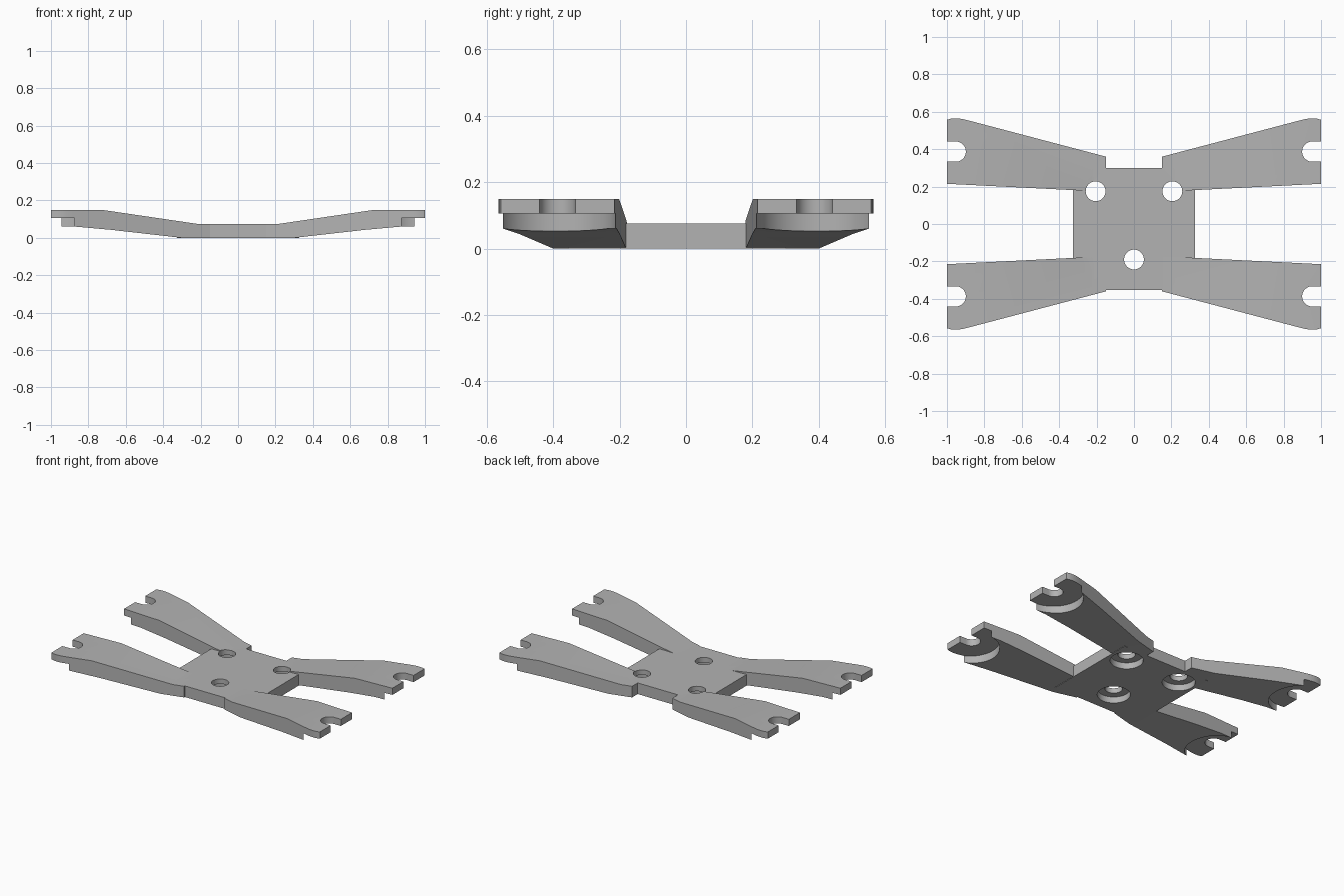
import bpy
import bmesh
from math import pi, sin, cos

cube = bpy.data.objects.get("Cube")
if cube:
    bpy.data.objects.remove(cube, do_unlink=True)

# Single grey material
grey = bpy.data.materials.new("plain grey")
grey.use_nodes = True
colour = (0.45, 0.45, 0.45, 1)
grey.diffuse_color = colour
grey.node_tree.nodes["Principled BSDF"].inputs["Base Color"].default_value = colour


def prism(name, points, start, depth):
    """Extrude a closed outline of 3D points along the depth vector."""
    bm = bmesh.new()
    face = bm.faces.new([bm.verts.new(p) for p in points])
    result = bmesh.ops.extrude_face_region(bm, geom=[face])
    verts = [v for v in result["geom"] if isinstance(v, bmesh.types.BMVert)]
    bmesh.ops.translate(bm, verts=verts, vec=depth)
    bmesh.ops.translate(bm, verts=bm.verts, vec=start)
    bmesh.ops.recalc_face_normals(bm, faces=bm.faces)
    mesh = bpy.data.meshes.new(name)
    bm.to_mesh(mesh)
    bm.free()
    mesh.materials.append(grey)
    obj = bpy.data.objects.new(name, mesh)
    bpy.context.collection.objects.link(obj)
    return obj


def flat_prism(name, outline, low, high):
    return prism(name, [(x, y, 0) for x, y in outline], (0, 0, low), (0, 0, high - low))


def apply(obj, mod):
    bpy.context.view_layer.objects.active = obj
    bpy.ops.object.modifier_apply(modifier=mod.name)


def combine(obj, other, operation):
    """Apply a boolean and discard the helper."""
    mod = obj.modifiers.new("combine", "BOOLEAN")
    mod.operation = operation
    mod.solver = "EXACT"
    mod.object = other
    other.hide_render = True
    apply(obj, mod)
    bpy.data.objects.remove(other, do_unlink=True)


def arc(cx, cy, r, start, end, steps):
    return [(cx + r * cos(start + (end - start) * i / steps),
             cy + r * sin(start + (end - start) * i / steps)) for i in range(steps + 1)]


def open_slot(name, cx, cy, r, low, high):
    """Round-ended slot that runs out past the arm tip."""
    outline = arc(cx, cy, r, pi / 2, 3 * pi / 2, 32) + [(1.2, cy - r), (1.2, cy + r)]
    return flat_prism(name, outline, low, high)


# One arm: plan outline cut by the bent side profile
arm = flat_prism("arm", [
    (0.15, 0.36), (0.15, 0.175), (0.3, 0.18), (1, 0.215),
    (1, 0.557), (0.98, 0.563), (0.95, 0.565), (0.92, 0.562), (0.89, 0.555)], -0.1, 0.3)
side = [(0.1, 0), (0.3, 0), (0.68, 0.043), (0.87, 0.06), (1.1, 0.06),
        (1.1, 0.15), (0.73, 0.15), (0.22, 0.075), (0.1, 0.075)]
combine(arm, prism("arm_side", [(x, 0, z) for x, z in side], (0, -0.1, 0), (0, 1, 0)), "INTERSECT")

# Bolt slot through the tip and the round recess beneath it
combine(arm, open_slot("tip_recess", 0.965, 0.393, 0.182, -0.1, 0.105), "DIFFERENCE")
combine(arm, open_slot("tip_slot", 0.953, 0.387, 0.054, -0.1, 0.3), "DIFFERENCE")

# Four arms by mirroring
mirror = arm.modifiers.new("mirror", "MIRROR")
mirror.use_axis = (True, True, False)
mirror.use_mirror_merge = False
apply(arm, mirror)

# Centre plate joined with the arms
bracket = flat_prism("bracket", [
    (-0.325, -0.352), (0.325, -0.352), (0.325, 0.3), (-0.325, 0.3)], 0, 0.075)
combine(bracket, arm, "UNION")

# Three holes, each widened from below
for x, y in [(-0.205, 0.175), (0.205, 0.175), (0, -0.19)]:
    for radius, top in [(0.1, 0.042), (0.053, 0.3)]:
        ring = arc(x, y, radius, 0, 2 * pi, 48)[:-1]
        combine(bracket, flat_prism("hole", ring, -0.1, top), "DIFFERENCE")

# Smooth curved walls, crisp edges
bpy.ops.object.select_all(action="DESELECT")
bracket.select_set(True)
bpy.context.view_layer.objects.active = bracket
bpy.ops.object.shade_smooth_by_angle(angle=0.4)
